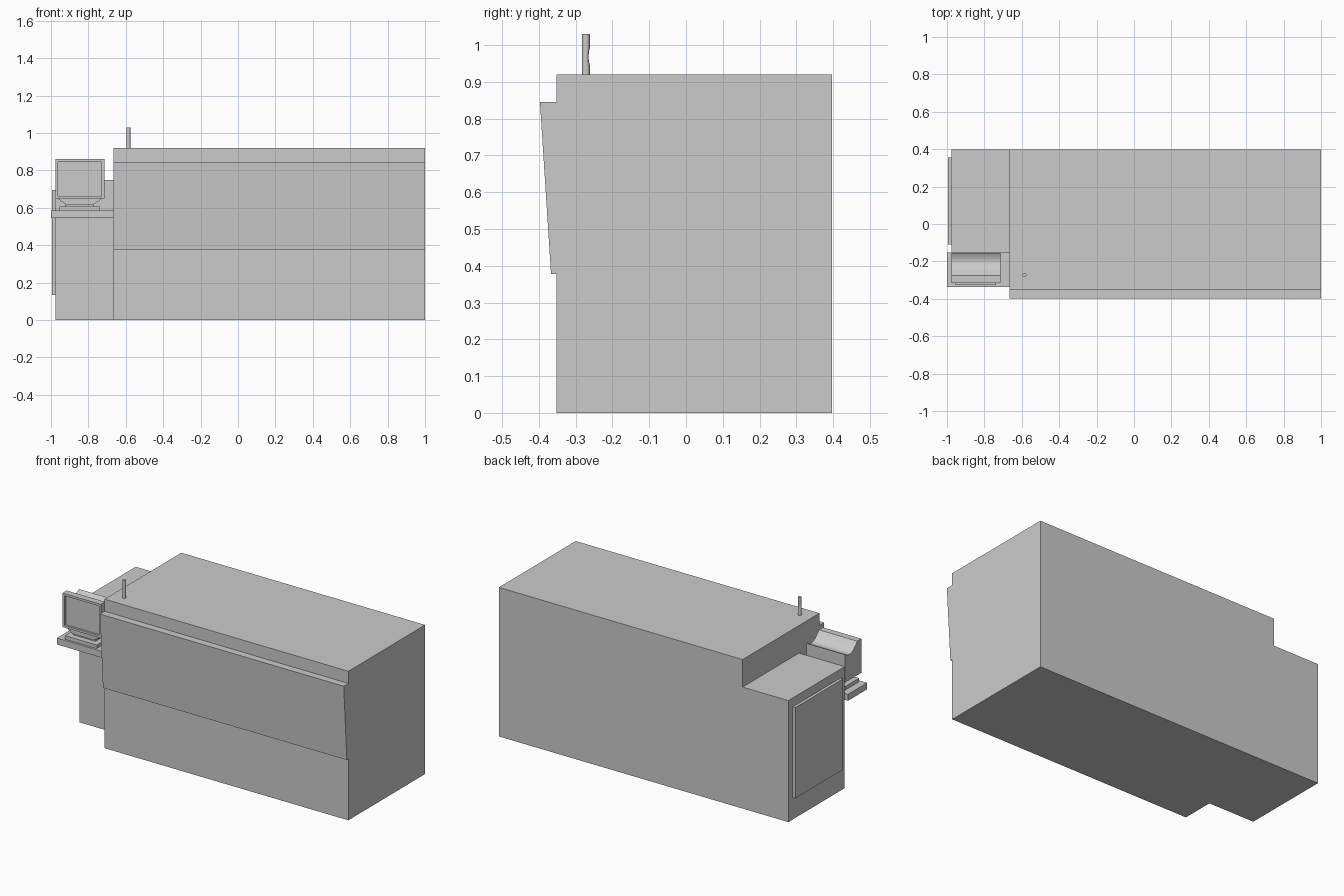
import bpy, bmesh, math

if "Cube" in bpy.data.objects:
    bpy.data.objects.remove(bpy.data.objects["Cube"])


def finish(name, bm, smooth=False):
    bmesh.ops.recalc_face_normals(bm, faces=bm.faces)
    mesh = bpy.data.meshes.new(name)
    bm.to_mesh(mesh)
    bm.free()
    ob = bpy.data.objects.new(name, mesh)
    bpy.context.collection.objects.link(ob)
    if smooth:
        bpy.ops.object.select_all(action='DESELECT')
        ob.select_set(True)
        bpy.context.view_layer.objects.active = ob
        bpy.ops.object.shade_smooth_by_angle(angle=math.radians(30))
    return ob


def prism(name, profile, lo, hi, axis='x', recess=None, smooth=False):
    """Extrude a (y, z) profile along x, or an (x, z) profile along y."""
    bm = bmesh.new()
    def place(a, b, t):
        return (t, a, b) if axis == 'x' else (a, t, b)
    face = bm.faces.new([bm.verts.new(place(a, b, lo)) for a, b in profile])
    ext = bmesh.ops.extrude_face_region(bm, geom=[face])
    step = (hi - lo, 0, 0) if axis == 'x' else (0, hi - lo, 0)
    bmesh.ops.translate(bm, vec=step,
                        verts=[g for g in ext['geom'] if isinstance(g, bmesh.types.BMVert)])
    if not any(face is f for f in bm.faces):
        bm.faces.new([v for v in bm.verts][:len(profile)])
    bmesh.ops.recalc_face_normals(bm, faces=bm.faces)
    if recess:
        # sink an inset into the front-facing side
        front = min(bm.faces, key=lambda f: f.calc_center_median().y)
        bmesh.ops.inset_region(bm, faces=[front], thickness=recess[0], depth=0)
        ext = bmesh.ops.extrude_face_region(bm, geom=[front])
        bmesh.ops.translate(bm, vec=(0, recess[1], 0),
                            verts=[g for g in ext['geom'] if isinstance(g, bmesh.types.BMVert)])
        if front.is_valid:
            bm.faces.remove(front)
    return finish(name, bm, smooth)


def box(name, x0, x1, y0, y1, z0, z1):
    return prism(name, [(y0, z0), (y1, z0), (y1, z1), (y0, z1)], x0, x1)


# Cabinet: main housing, lower side unit and sloping front fascia
box("main_cabinet", -0.665, 1, -0.352, 0.397, 0, 0.92)
box("side_cabinet", -0.977, -0.665, -0.152, 0.397, 0, 0.75)
prism("front_fascia", [(-0.352, 0.378), (-0.367, 0.378), (-0.397, 0.845), (-0.352, 0.845)],
      -0.665, 1)

# Raised access panel on the left end
box("access_panel", -0.995, -0.977, -0.11, 0.355, 0.135, 0.695)

# Control shelf
box("control_shelf", -1, -0.665, -0.338, -0.152, 0.545, 0.585)

# Monitor housing with a scooped top and recessed screen
scoop = []
for i in range(13):
    t = i / 12
    scoop.append((-0.275 + 0.12 * t, 0.86 - 0.037 * t - 0.032 * math.sin(math.pi * t)))
prism("monitor", [(-0.315, 0.65), (-0.315, 0.86)] + scoop + [(-0.155, 0.65)],
      -0.977, -0.715, recess=(0.02, 0.012), smooth=True)

# Monitor stand: tapered neck, narrow stem and foot
mid = -0.846
half = [(0.075, 0.618), (0.09, 0.63), (0.1, 0.632), (0.112, 0.648), (0.131, 0.65)]
prism("stand_neck", [(mid + x, z) for x, z in half] + [(mid - x, z) for x, z in half[::-1]],
      -0.3, -0.19, axis='y')
box("stand_stem", mid - 0.075, mid + 0.075, -0.29, -0.2, 0.605, 0.62)
box("stand_foot", mid - 0.109, mid + 0.109, -0.325, -0.19, 0.585, 0.607)

# Short post on top, with a shallow thumb hollow on its rear side
bm = bmesh.new()
rings = []
for z, k in [(0.92, 1), (0.945, 1), (0.953, 0.8), (0.968, 0.65), (0.983, 0.8), (0.991, 1), (1.03, 1)]:
    ring = []
    for i in range(20):
        a = math.tau * i / 20
        x, y = 0.0105 * math.cos(a), 0.0105 * math.sin(a)
        ring.append(bm.verts.new((-0.586 + x, -0.272 + (y * k if y > 0 else y), z)))
    rings.append(ring)
for r, s in zip(rings, rings[1:]):
    for i in range(20):
        j = (i + 1) % 20
        bm.faces.new((r[i], r[j], s[j], s[i]))
bm.faces.new(rings[0][::-1])
bm.faces.new(rings[-1])
finish("top_post", bm, smooth=True)
